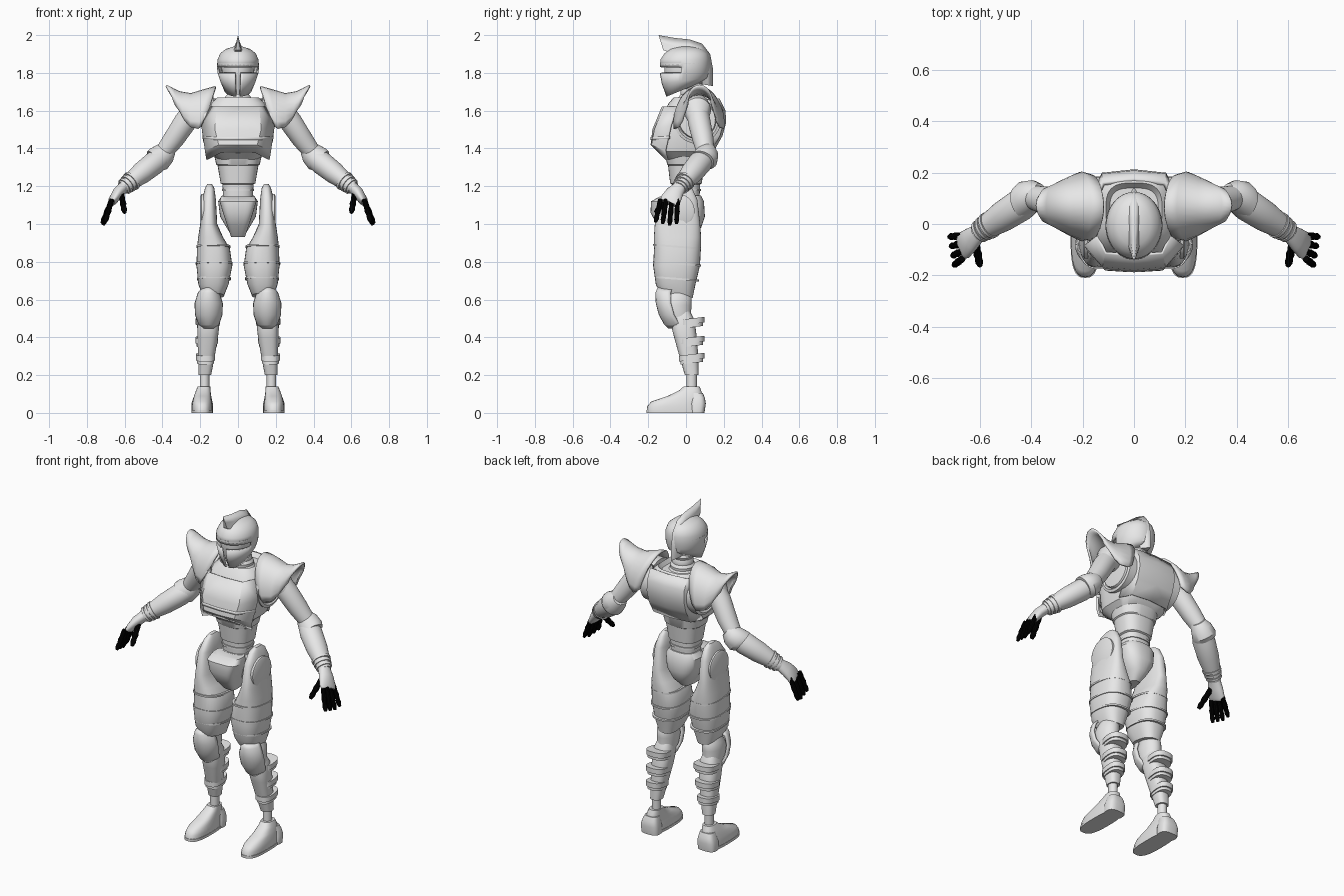
import bpy
import bmesh
import math
from mathutils import Vector

default_cube = bpy.data.objects.get("Cube")
if default_cube:
    bpy.data.objects.remove(default_cube, do_unlink=True)

UP = Vector((0, 0, 1))
DEPTH = Vector((0, 1, 0))


def make_material(name, value):
    material = bpy.data.materials.new(name)
    material.use_nodes = True
    colour = (value, value, value, 1)
    material.diffuse_color = colour
    material.node_tree.nodes["Principled BSDF"].inputs["Base Color"].default_value = colour
    return material


armour_grey = make_material("armour_grey", .8)
finger_black = make_material("finger_black", 0)


def finish(name, bm, paired, thickness=0, material=armour_grey):
    """Turn a bmesh into a smooth shaded object with mirror and thickness."""
    bmesh.ops.recalc_face_normals(bm, faces=bm.faces)
    mesh = bpy.data.meshes.new(name)
    bm.to_mesh(mesh)
    bm.free()
    mesh.materials.append(material)
    for polygon in mesh.polygons:
        polygon.use_smooth = True
    mesh.set_sharp_from_angle(angle=math.radians(35))
    part = bpy.data.objects.new(name, mesh)
    bpy.context.collection.objects.link(part)
    if paired:
        mirror = part.modifiers.new("mirror", 'MIRROR')
        mirror.use_clip = True
    if thickness:
        shell = part.modifiers.new("shell", 'SOLIDIFY')
        shell.thickness = thickness
        shell.offset = 0
    return part


def skin(bm, rings, closed):
    """Join neighbouring rings of vertices with quads."""
    count = len(rings[0])
    for lower, upper in zip(rings, rings[1:]):
        for i in range(count if closed else count - 1):
            j = (i + 1) % count
            bm.faces.new((lower[i], lower[j], upper[j], upper[i]))


def loft(name, sections, power=2, paired=True, axis=UP, sides=32, material=armour_grey,
         opening=None, thickness=0):
    """Skin rounded rings: each section is x, y, z, half width, half depth, tilt."""
    if axis is None:
        axis = (Vector(sections[-1][:3]) - Vector(sections[0][:3])).normalized()
    across = (DEPTH - axis * axis.dot(DEPTH)).normalized()
    side = across.cross(axis)
    bm = bmesh.new()
    rings = []
    for x, y, z, width, depth, *tilt in sections:
        slope = tilt[0] if tilt else 0
        ring = []
        for i in range(sides):
            angle = math.tau * i / sides
            c, s = math.cos(angle), math.sin(angle)
            u = math.copysign(abs(c) ** (2 / power), c) * width
            v = math.copysign(abs(s) ** (2 / power), s) * depth
            ring.append(bm.verts.new(Vector((x, y, z)) + side * u + across * v + axis * v * slope))
        rings.append(ring)
    skin(bm, rings, True)
    if opening:
        holes = [f for f in bm.faces if opening(f.calc_center_median())]
        bmesh.ops.delete(bm, geom=holes, context='FACES')
    else:
        bm.faces.new(rings[0])
    bm.faces.new(rings[-1])
    return finish(name, bm, paired, thickness, material)


def sheet(name, rows, thickness=.012, capped=False):
    """Skin a grid of points into a mirrored armour plate."""
    bm = bmesh.new()
    rings = [[bm.verts.new(point) for point in row] for row in rows]
    skin(bm, rings, False)
    if capped:
        bm.faces.new(rings[0])
        bm.faces.new(rings[-1])
    return finish(name, bm, True, thickness)


def band(name, x, y, z, width, depth, height, tilt=0, power=2, paired=True):
    """A flat strap around a limb or the body."""
    return loft(name, [(x, y, z - height / 2, width, depth, tilt),
                       (x, y, z + height / 2, width, depth, tilt)], power, paired)


# Helmet shell with a T-shaped visor opening, and the face behind it
def visor(c):
    eye_slot = 1.8 < c.z < 1.83 and c.y < -.03
    mouth_slot = abs(c.x) < .015 and c.z < 1.8 and c.y < 0
    return eye_slot or mouth_slot


helmet = [(0, -.01, 1.715, .07, .09, .44), (0, -.007, 1.76, .09, .117, .15),
          (0, -.01, 1.8, .103, .125), (0, -.007, 1.83, .106, .127),
          (0, -.005, 1.87, .103, .125), (0, 0, 1.9, .09, .11),
          (0, 0, 1.922, .063, .083), (0, 0, 1.935, .02, .03)]
loft("helmet", helmet, paired=False, sides=48, opening=visor, thickness=.01)
loft("face", [(x, y, z, w - .018, d - .02, *t) for x, y, z, w, d, *t in helmet[:-1]], paired=False)
band("helmet_brow", 0, -.007, 1.845, .11, .131, .016, paired=False)

# Crest sweeping from the pointed front over to the back of the helmet
crest = [(.012, -.145, 2, -.12, 1.92), (.03, -.06, 1.985, -.06, 1.9), (.04, .02, 1.977, .02, 1.9),
         (.045, .085, 1.955, .06, 1.88), (.045, .128, 1.9, .08, 1.84), (.04, .143, 1.82, .085, 1.78),
         (.025, .143, 1.73, .085, 1.74)]
sheet("helmet_crest", [[(0, oy, oz), (w * .5, (oy + iy) / 2, (oz + iz) / 2), (w, iy, iz), (0, iy, iz)]
                       for w, oy, oz, iy, iz in crest], thickness=0, capped=True)

# Ribbed neck widening into the collar
neck_rings = []
for i in range(11):
    radius = .06 + .03 * max(0, 1 - i / 6) - .006 * (i % 2)
    neck_rings.append((0, .03, 1.61 + i * .015, radius, radius))
loft("neck", neck_rings, paired=False)

# Chest barrel, breastplate and back plate
loft("chest", [(0, -.015, 1.34, .105, .085), (0, -.01, 1.385, .155, .142), (0, .012, 1.5, .18, .168),
               (0, .034, 1.58, .17, .16), (0, .047, 1.64, .145, .138), (0, .047, 1.67, .11, .113),
               (0, .047, 1.645, .095, .093)], power=3.2, paired=False, sides=40)
sheet("breastplate", [[(0, -.122, 1.62), (.11, -.113, 1.62), (.143, -.045, 1.62)],
                      [(0, -.172, 1.5), (.12, -.162, 1.5), (.19, -.08, 1.52)],
                      [(0, -.182, 1.42), (.1, -.177, 1.42), (.172, -.11, 1.39)],
                      [(0, -.14, 1.38), (.09, -.14, 1.38), (.165, -.1, 1.34)]])
sheet("breast_trim", [[(0, -.178, z + .02), (.11, -.171, z + .02), (.18, -.09, z + .025)]
                      for z in (1.44, 1.425)], thickness=.02)
sheet("back_plate", [[(0, y, z), (.12, y - .012, z), (.155, y - .08, z)]
                     for y, z in ((.17, 1.66), (.2, 1.6), (.204, 1.54), (.185, 1.47), (.14, 1.39))],
      thickness=.018)
loft("arm_socket", [(x, .06, 1.55, r, r) for x, r in
                    ((.13, .125), (.18, .125), (.185, .11), (.175, .1), (.187, .095), (.19, .06))],
     axis=None)

# Banded abdomen and waist
loft("abdomen", [(0, 0, 1.1, .078, .07), (0, 0, 1.21, .082, .075), (0, 0, 1.215, .092, .084),
                 (0, 0, 1.31, .108, .095), (0, 0, 1.315, .115, .1), (0, 0, 1.42, .14, .12)],
     power=2.6, paired=False)
for height in (1.14, 1.18):
    band("waist_ring", 0, 0, height, .086, .079, .012, power=2.6, paired=False)

# Pelvis with a protruding front guard
loft("pelvis", [(0, .01, 1.15, .085, .07), (0, .01, 1.12, .105, .085), (0, .01, 1.04, .095, .09),
                (0, 0, .98, .06, .08), (0, -.02, .93, .03, .05)], power=2.5, paired=False)
loft("groin_guard", [(0, -.09, 1.145, .09, .05), (0, -.11, 1.12, .098, .075),
                     (0, -.11, 1.06, .08, .078), (0, -.08, .99, .057, .07),
                     (0, -.05, .93, .036, .045)], power=4, paired=False)

# Shoulder guard: arched rows flaring out to a raised wing
guard_rows = []
for x, top, depth, height, lean in ((.118, 1.725, .12, .17, .3), (.165, 1.712, .13, .18, .22),
                                    (.25, 1.687, .11, .15, 0), (.31, 1.697, .092, .13, -.2),
                                    (.345, 1.713, .077, .105, -.35), (.38, 1.732, .063, .085, -.5)):
    row = []
    for step in range(17):
        angle = math.pi * (step / 16 * 1.1 - .05)
        drop = height * (1 - math.sin(angle))
        row.append((x + lean * drop, .065 + x * .02 + depth * math.cos(angle), top - drop))
    guard_rows.append(row)
sheet("shoulder_guard", guard_rows)

# Arms
loft("shoulder_joint", [(.15, .055, 1.6, .05, .05), (.19, .055, 1.62, .07, .07),
                        (.25, .06, 1.6, .072, .072), (.29, .065, 1.55, .05, .05)], axis=None)
loft("upper_arm", [(.23, .06, 1.61, .055, .055), (.28, .07, 1.54, .06, .06),
                   (.34, .09, 1.45, .055, .056), (.4, .105, 1.37, .045, .045)], axis=None)
loft("elbow_guard", [(.36, .115, 1.4, .04, .045), (.385, .115, 1.375, .06, .058),
                     (.42, .1, 1.345, .07, .068), (.44, .085, 1.335, .064, .064)], axis=None)
loft("forearm", [(.39, .105, 1.36, .05, .05), (.44, .075, 1.325, .062, .064),
                 (.51, .03, 1.27, .058, .06), (.58, -.015, 1.215, .043, .046),
                 (.61, -.035, 1.19, .035, .036)], axis=None)
for i in range(3):
    t = i * .016
    loft("wrist_ring", [(.56 + t + e, -.003 - (t + e) * .65, 1.23 - (t + e) * .8, r, r)
                        for e, r in ((0, .054 - t / 4), (.009, .053 - t / 4))], axis=None)
loft("hand", [(.6, -.03, 1.2, .03, .033), (.635, -.06, 1.165, .03, .047),
              (.662, -.083, 1.125, .024, .056), (.672, -.09, 1.11, .016, .05)], axis=None)


# Jointed fingers and thumb
def finger(name, start, end, scale):
    start, end = Vector(start), Vector(end)
    loft(name, [(*start.lerp(end, i / 6), r * scale, r * scale) for i, r in
                enumerate((.9, 1, .9, 1.1, .85, 1, .6))],
         axis=None, sides=10, material=finger_black)


for i in range(4):
    finger("finger", (.668, -.045 - i * .03, 1.13),
           (.72 - i * .006, -.05 - i * .037, .994 + abs(i - 1) * .008), .014)
finger("thumb", (.617, -.075, 1.155), (.6, -.162, 1.06), .016)

# Thighs with tall hip plates, side discs and flush bands
loft("thigh", [(.15, -.03, 1.212, .012, .03), (.15, -.033, 1.19, .025, .065),
               (.153, -.04, 1.13, .036, .1), (.155, -.045, 1.0, .045, .12),
               (.145, -.045, .93, .066, .125), (.13, -.045, .87, .087, .124),
               (.125, -.05, .78, .095, .124), (.13, -.055, .68, .08, .105),
               (.13, -.05, .62, .056, .085, -.15)], power=2.6)
loft("hip_disc", [(x, -.045, 1.07, r, r) for x, r in ((.16, .09), (.193, .09), (.198, .08))],
     axis=None)
for x, z, width, depth in ((.13, .88, .09, .128), (.126, .79, .098, .128), (.128, .71, .09, .117)):
    band("thigh_band", x, -.048, z, width, depth, .01, -.08, 2.6)

# Knee joint filling the curved knee guard
loft("knee_joint", [(.14, -.045, .65, .045, .05), (.15, -.045, .61, .055, .075),
                    (.152, -.055, .57, .058, .085), (.153, -.05, .52, .055, .075),
                    (.155, -.03, .47, .045, .06)])
knee_rows = []
for z, width, front in ((.66, .028, -.145), (.635, .052, -.156), (.58, .069, -.154),
                        (.52, .067, -.138), (.47, .05, -.11), (.45, .03, -.09)):
    knee_rows.append([(.155 - width * math.cos(math.pi * k / 12),
                       front + .075 * (1 - math.sin(math.pi * k / 12)), z) for k in range(13)])
sheet("knee_guard", knee_rows)

# Shins with calf straps and ankles
loft("shin", [(.153, -.025, .54, .042, .045), (.155, -.02, .49, .059, .066),
              (.16, -.003, .4, .054, .06), (.167, .015, .3, .044, .05),
              (.175, .03, .2, .033, .036)], power=2.6)
for x, z, width in ((.159, .485, .065), (.165, .385, .06), (.172, .295, .051)):
    band("calf_strap", x, .03, z, width, .068, .03, .12, 2.6)
    band("calf_strap_edge", x, .03, z - .022, width - .006, .06, .02, .12, 2.6)
band("ankle", .177, .03, .16, .025, .027, .12)

# Boots: sole, sloping upper and heel block
band("sole", .19, -.058, .0075, .057, .152, .015, power=2.8)
loft("boot", [(.19, -.058, .012, .055, .15), (.19, -.057, .035, .055, .148),
              (.19, -.048, .06, .051, .136), (.188, -.004, .089, .045, .094),
              (.184, .021, .118, .039, .059), (.18, .03, .14, .033, .042)], power=2.6)
loft("heel", [(.19, .058, 0, .056, .04), (.19, .062, .05, .057, .043),
              (.188, .062, .08, .048, .038), (.186, .055, .105, .041, .034)], power=3)
